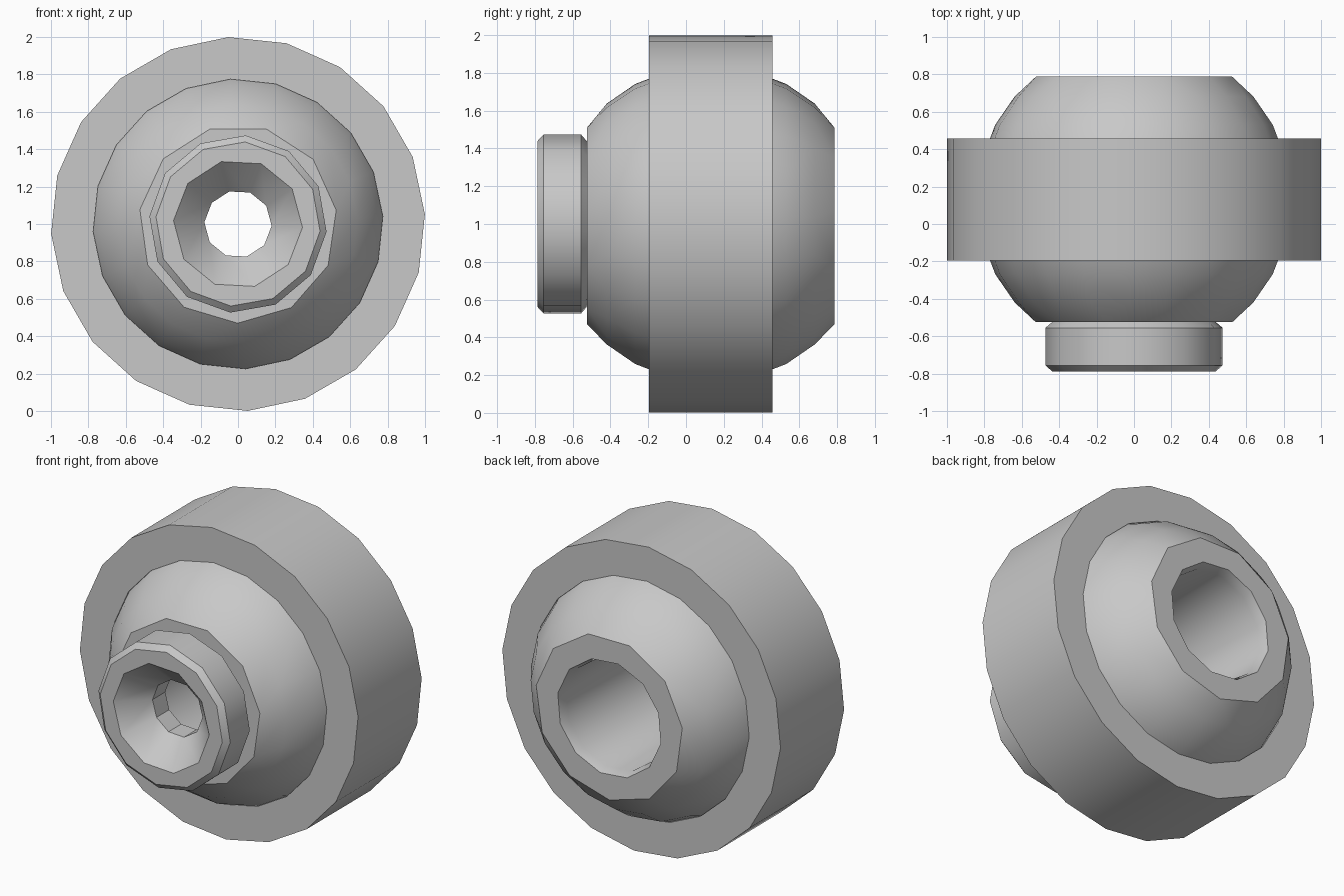
import bpy
import bmesh
from math import sin, cos, radians, sqrt

cube = bpy.data.objects.get("Cube")
if cube:
    bpy.data.objects.remove(cube, do_unlink=True)

# One plain metal grey for all parts
grey = bpy.data.materials.new("Bearing grey")
grey.use_nodes = True
colour = (0.58, 0.58, 0.58, 1)
grey.diffuse_color = colour
grey.node_tree.nodes["Principled BSDF"].inputs["Base Color"].default_value = colour

# Facet styles: (number of sides, angle of first vertex)
FINE = (20, 3)
HUB = (11, 8)
FLANGE = (12, 25)
BORE = (12, 10)
CONE = (10, 33)


def join(bm, a, b, style_a, style_b):
    """Skin two rings, zipping with triangles when their counts differ."""
    n, m = len(a), len(b)
    if n == m:
        for i in range(n):
            bm.faces.new((a[i], a[(i + 1) % n], b[(i + 1) % n], b[i]))
        return
    i = j = 0
    while i < n or j < m:
        next_a = style_a[1] + 360 * (i + 1) / n
        next_b = style_b[1] + 360 * (j + 1) / m
        if j >= m or (i < n and next_a <= next_b):
            bm.faces.new((a[i], a[(i + 1) % n], b[j % m]))
            i += 1
        else:
            bm.faces.new((a[i % n], b[(j + 1) % m], b[j]))
            j += 1


def turned_part(name, profile):
    """Closed profile of (radius, y, style) turned about the y axis."""
    bm = bmesh.new()
    rings = []
    for r, y, (sides, phase) in profile:
        angles = [radians(phase + 360 * k / sides) for k in range(sides)]
        rings.append([bm.verts.new((r * cos(t), y, 1 + r * sin(t))) for t in angles])
    for k in range(len(rings)):
        nxt = (k + 1) % len(rings)
        join(bm, rings[k], rings[nxt], profile[k][2], profile[nxt][2])
    bmesh.ops.recalc_face_normals(bm, faces=bm.faces)
    for f in bm.faces:
        f.smooth = True
    for e in bm.edges:
        e.smooth = e.calc_face_angle(0) < radians(35)
    mesh = bpy.data.meshes.new(name)
    bm.to_mesh(mesh)
    bm.free()
    mesh.materials.append(grey)
    obj = bpy.data.objects.new(name, mesh)
    bpy.context.collection.objects.link(obj)
    return obj


# Outer ring
turned_part("outer_ring", [
    (0.775, -0.195, FINE), (1.0, -0.195, FINE),
    (1.0, 0.457, FINE), (0.775, 0.457, FINE)])

# Truncated ball with a chamfered bore
mid, half, radius = 0.131, 0.656, 0.843
ball = [(0.355, mid - half, BORE), (0.53, mid - half, HUB)]
for d in (-0.55, -0.4, -0.2, 0, 0.2, 0.4, 0.55):
    ball.append((sqrt(radius ** 2 - d ** 2), mid + d, FINE))
ball += [(0.53, mid + half, HUB), (0.375, mid + half, BORE),
         (0.355, mid + half - 0.06, BORE)]
turned_part("inner_ball", ball)

# Flanged bushing with a countersunk hole
turned_part("flanged_bushing", [
    (0.345, -0.787, CONE), (0.44, -0.787, FLANGE),
    (0.475, -0.755, FLANGE), (0.475, -0.555, FLANGE),
    (0.44, -0.525, FLANGE), (0.345, -0.525, BORE),
    (0.345, -0.49, BORE), (0.18, -0.49, CONE), (0.18, -0.62, CONE)])
